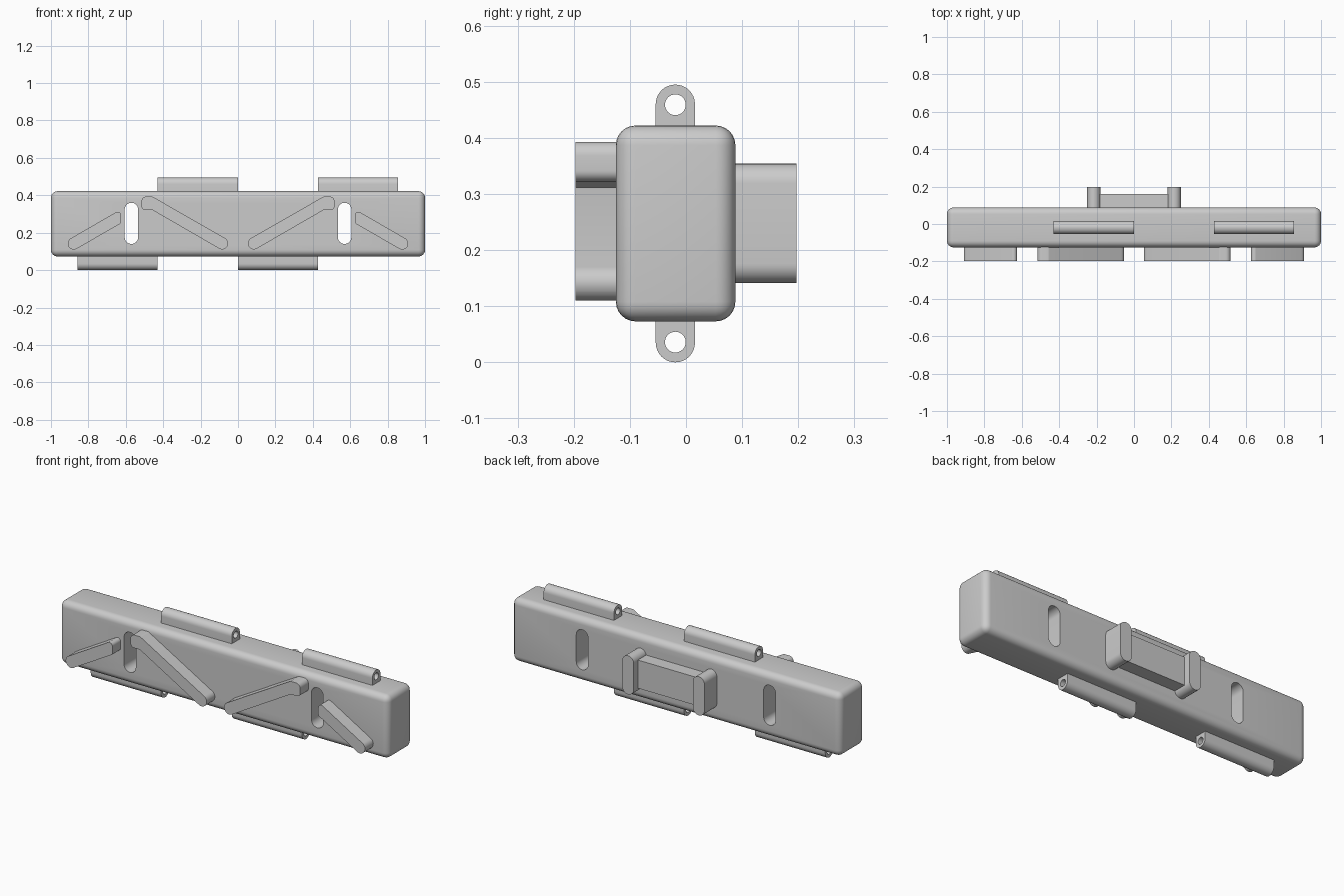
import bpy, bmesh, math
from mathutils import Vector

cube = bpy.data.objects.get("Cube")
if cube:
    bpy.data.objects.remove(cube, do_unlink=True)

grey = bpy.data.materials.new("plain_grey")
grey.use_nodes = True
grey.diffuse_color = (0.6, 0.6, 0.6, 1)
grey.node_tree.nodes["Principled BSDF"].inputs["Base Color"].default_value = (0.6, 0.6, 0.6, 1)


def finish(name, bm):
    """Turn a bmesh into a smooth-by-angle object."""
    bmesh.ops.recalc_face_normals(bm, faces=bm.faces)
    mesh = bpy.data.meshes.new(name)
    bm.to_mesh(mesh)
    bm.free()
    mesh.materials.append(grey)
    obj = bpy.data.objects.new(name, mesh)
    bpy.context.collection.objects.link(obj)
    smooth(obj)
    return obj


def smooth(obj):
    bpy.ops.object.select_all(action="DESELECT")
    obj.select_set(True)
    bpy.context.view_layer.objects.active = obj
    bpy.ops.object.shade_smooth_by_angle(angle=math.radians(35))


def rounded(corners, steps=8):
    """Outline from (u, v, radius) corners, each filleted with an arc."""
    out = []
    for i, (u, v, r) in enumerate(corners):
        p = Vector((u, v))
        a = (Vector(corners[i - 1][:2]) - p).normalized()
        b = (Vector(corners[(i + 1) % len(corners)][:2]) - p).normalized()
        if r == 0:
            out.append(p)
            continue
        half = a.angle(b) / 2
        centre = p + (a + b).normalized() * (r / math.sin(half))
        start = p + a * (r / math.tan(half)) - centre
        end = p + b * (r / math.tan(half)) - centre
        turn = start.angle_signed(end)
        for k in range(steps + 1):
            t = -turn * k / steps
            c, s = math.cos(t), math.sin(t)
            out.append(centre + Vector((c * start.x - s * start.y, s * start.x + c * start.y)))
    return out


def prism(name, outline, axis, low, high):
    """Extrude an outline along x (outline in y, z) or y (outline in x, z)."""
    bm = bmesh.new()
    rings = []
    for d in (low, high):
        rings.append([bm.verts.new((d, u, v) if axis == "x" else (u, d, v)) for u, v in outline])
        bm.faces.new(rings[-1])
    n = len(outline)
    for i in range(n):
        j = (i + 1) % n
        bm.faces.new((rings[0][i], rings[0][j], rings[1][j], rings[1][i]))
    bmesh.ops.remove_doubles(bm, verts=bm.verts, dist=1e-5)
    return finish(name, bm)


def slot(u, v, half_w, half_h):
    r = half_w * 0.999
    return rounded([(u - half_w, v - half_h, r), (u + half_w, v - half_h, r),
                    (u + half_w, v + half_h, r), (u - half_w, v + half_h, r)])


def cut(obj, cutter):
    mod = obj.modifiers.new("cut", "BOOLEAN")
    mod.operation, mod.solver, mod.object = "DIFFERENCE", "EXACT", cutter
    bpy.context.view_layer.objects.active = obj
    bpy.ops.object.modifier_apply(modifier=mod.name)
    bpy.data.objects.remove(cutter, do_unlink=True)
    smooth(obj)


# Main bar with rounded edges
BACK, FRONT, BOTTOM, TOP = 0.088, -0.125, 0.073, 0.422
bm = bmesh.new()
bmesh.ops.create_cube(bm, size=1)
for v in bm.verts:
    v.co = (v.co.x * 2, v.co.y * (BACK - FRONT) + (BACK + FRONT) / 2,
            v.co.z * (TOP - BOTTOM) + (TOP + BOTTOM) / 2)
bmesh.ops.bevel(bm, geom=bm.edges[:], offset=0.035, segments=6, profile=0.5, affect="EDGES")
body = finish("main_bar", bm)

# Through slots
for x in (-0.57, 0.57):
    cut(body, prism("slot_cutter", slot(x, 0.25, 0.036, 0.11), "y", -0.4, 0.4))

# Hinge knuckles with pin holes
HINGE_Y, R = -0.019, 0.035
for name, x0, x1, upper in (("top_right", -0.43, 0, True), ("top_left", 0.427, 0.855, True),
                            ("bottom_right", -0.858, -0.43, False), ("bottom_left", 0, 0.427, False)):
    base, tip, hole = (TOP - 0.012, 0.495, 0.459) if upper else (BOTTOM + 0.012, 0, 0.036)
    outline = rounded([(HINGE_Y - R, base, 0), (HINGE_Y - R, tip, R * 0.999),
                       (HINGE_Y + R, tip, R * 0.999), (HINGE_Y + R, base, 0)])
    knuckle = prism(name + "_hinge_knuckle", outline, "x", x0, x1)
    cut(knuckle, prism("pin_cutter", slot(HINGE_Y, hole, 0.0185, 0.0185), "x", x0 - 0.1, x1 + 0.1))

# Slanted front ridges, mirrored left to right
W = 0.032
along = Vector((math.cos(math.pi / 6), math.sin(math.pi / 6)))
across = Vector((-along.y, along.x))


def ridge_end(x, z):
    """Upper and lower corners of a round ridge end centred on (x, z)."""
    c = Vector((x, z)) - along * W
    return [(*(c + across * W), W * 0.98), (*(c - across * W), W * 0.98)]


inner = ridge_end(0.085, 0.143) + [(0.459, 0.322, 0.01), (0.516, 0.322, 0.02),
                                   (0.516, 0.393, 0.025), (0.457, 0.393, 0.02)]
outer = ridge_end(-0.878, 0.142) + [(-0.626, 0.25, 0.012), (-0.626, 0.325, 0.018)]
for name, shape in (("inner", inner), ("outer", outer)):
    for flip in (1, -1):
        side = "left" if flip * shape[0][0] > 0 else "right"
        pts = [(u * flip, v) for u, v in rounded(shape)]
        prism(f"{name}_{side}_ridge", pts, "y", -0.197, FRONT + 0.01)

# Rear handle: two rounded cheeks and a block between them
for side, x in (("left", 0.215), ("right", -0.215)):
    prism(side + "_handle_cheek", slot(x, 0.2475, 0.035, 0.1065), "y", BACK - 0.01, 0.197)
block = [(-0.19, 0.17), (0.19, 0.17), (0.19, 0.325), (-0.19, 0.325)]
prism("handle_block", block, "y", BACK - 0.01, 0.16)
